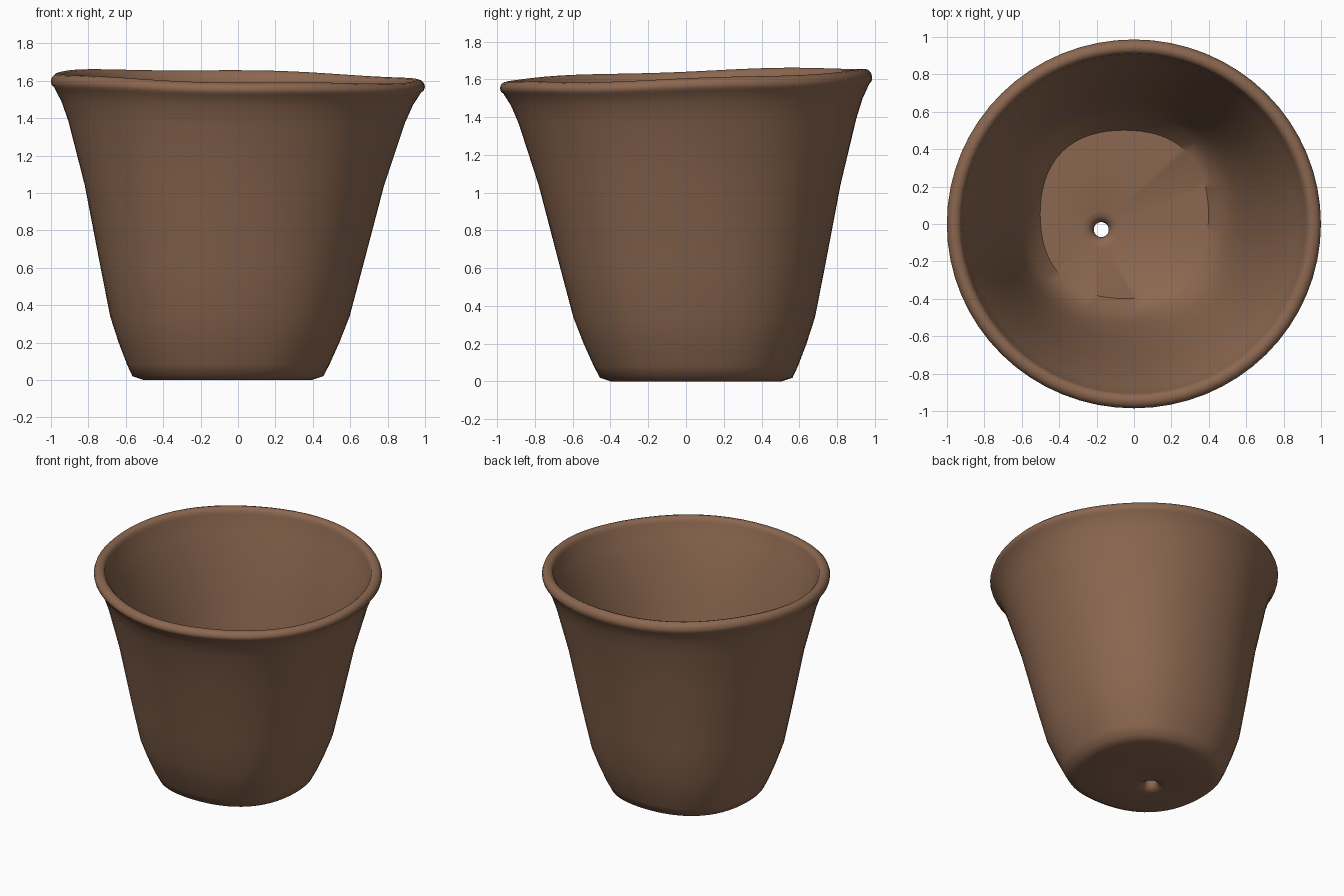
import bpy, bmesh
from math import sin, cos, pi, radians

if "Cube" in bpy.data.objects:
    bpy.data.objects.remove(bpy.data.objects["Cube"])

SEGMENTS = 64
RIM_HEIGHT = 1.6
WALL = 0.06
FLOOR = 0.1

clay = bpy.data.materials.new("brown clay")
clay.use_nodes = True
color = (0.26, 0.136, 0.08, 1)
clay.diffuse_color = color
clay.node_tree.nodes["Principled BSDF"].inputs["Base Color"].default_value = color


def add_ring(bm, radius, height):
    """Add one ring of the pot wall, which leans, rounds off and widens with height."""
    rise = height / RIM_HEIGHT
    lean = 0.055 * (1 - rise)
    square = 0.025 * min(1, 1.3 * max(0, 1 - rise))
    rim_effect = rise ** 6
    verts = []
    for step in range(SEGMENTS):
        angle = 2 * pi * step / SEGMENTS
        reach = radius * (1 + square * (1 - cos(4 * angle)))
        x = reach * cos(angle) - lean
        y = reach * sin(angle) * (1 - 0.015 * rim_effect) + lean
        # Hand-made rim: tilted and slightly uneven
        uneven = 0.03 * y - 0.02 * x + 0.004 * sin(5 * angle + 1)
        verts.append(bm.verts.new((x, y, height + rim_effect * uneven)))
    return verts


def add_hole_ring(bm, radius, height):
    """Add one ring of the off-centre drain hole."""
    verts = []
    for step in range(SEGMENTS):
        angle = 2 * pi * step / SEGMENTS
        x = radius * cos(angle) - 0.175
        y = radius * sin(angle) - 0.03
        verts.append(bm.verts.new((x, y, height)))
    return verts


bm = bmesh.new()

# Outer wall, from the rounded foot to the flare below the rim
foot = [(0.45, 0), (0.51, 0.02), (0.54, 0.08)]
wall = [(0.59, 0.2), (0.64, 0.34), (0.7, 0.6), (0.8, 1.04), (0.9, 1.38), (0.94, 1.48)]
loops = [add_ring(bm, radius, height) for radius, height in foot + wall]

# Rolled rim, a small arc over the top edge
for degrees in range(-60, 181, 30):
    turn = radians(degrees)
    loops.append(add_ring(bm, 0.96 + 0.04 * cos(turn), 1.583 + 0.04 * sin(turn)))

# Inner wall follows the outer wall down to the floor
for radius, height in reversed(wall):
    loops.append(add_ring(bm, radius - WALL, height))
loops.append(add_ring(bm, 0.45, FLOOR))

# Drain hole, flared at both ends
for degrees in range(90, -91, -30):
    turn = radians(degrees)
    height = FLOOR / 2 * (1 + sin(turn))
    loops.append(add_hole_ring(bm, 0.1 - 0.06 * cos(turn), height))

# Join the rings into one closed surface
for lower, upper in zip(loops, loops[1:] + loops[:1]):
    for here in range(SEGMENTS):
        after = (here + 1) % SEGMENTS
        bm.faces.new((lower[here], lower[after], upper[after], upper[here]))
bmesh.ops.recalc_face_normals(bm, faces=bm.faces)

mesh = bpy.data.meshes.new("flower_pot")
bm.to_mesh(mesh)
bm.free()
mesh.materials.append(clay)
pot = bpy.data.objects.new("flower_pot", mesh)
bpy.context.collection.objects.link(pot)

bpy.context.view_layer.objects.active = pot
pot.select_set(True)
bpy.ops.object.shade_smooth_by_angle(angle=radians(50))
